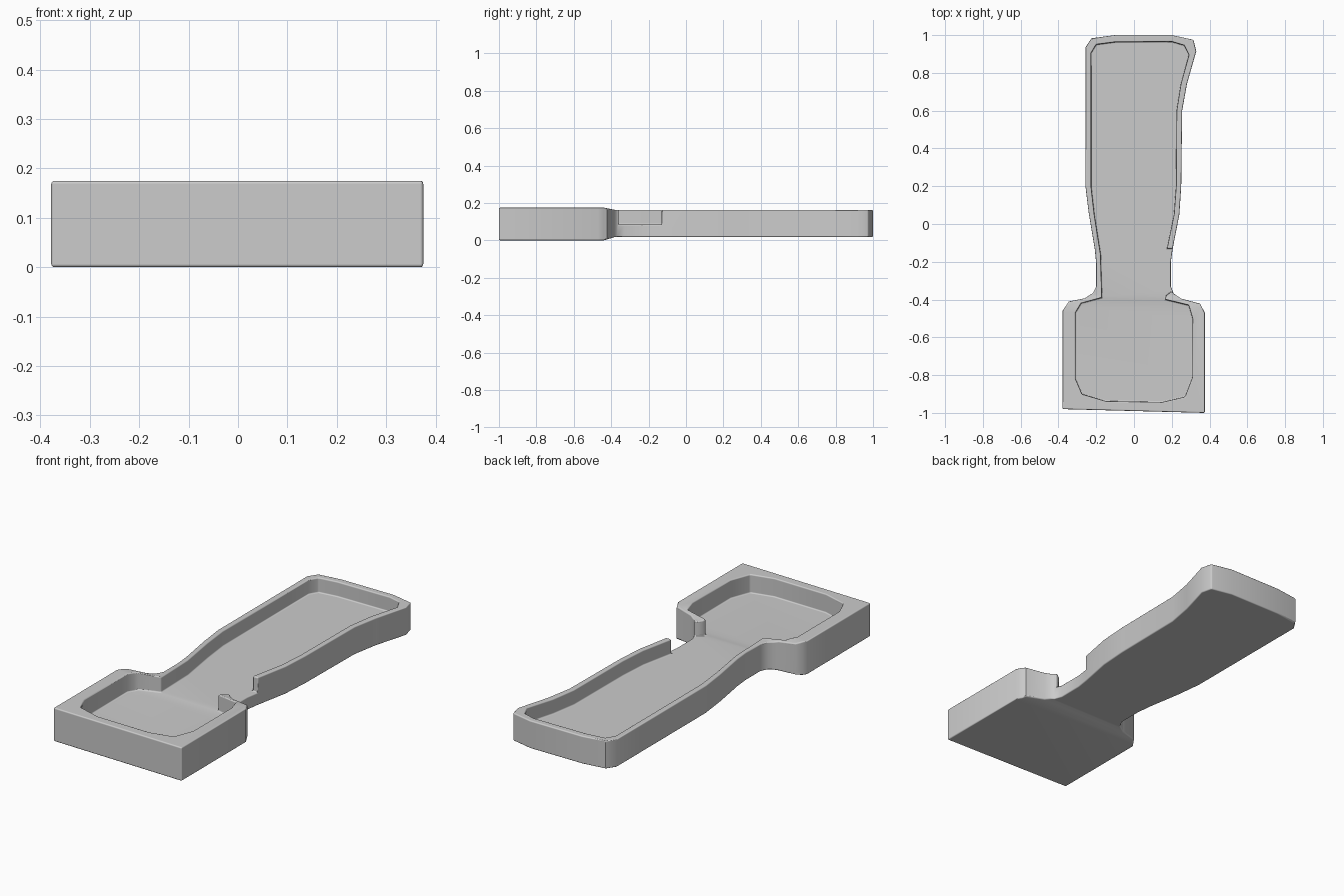
import bpy, bmesh

if "Cube" in bpy.data.objects:
    bpy.data.objects.remove(bpy.data.objects["Cube"])

HEAD_Y, NECK_Y = -0.44, -0.38      # the levels change between these


def level(y, head, handle):
    t = min(1, max(0, (y - HEAD_Y) / (NECK_Y - HEAD_Y)))
    return head + (handle - head) * t


def slab(name, outline, bottom, top):
    """Extrude an outline; bottom and top are (head, handle) heights."""
    bm = bmesh.new()
    face = bm.faces.new([bm.verts.new((x, y, 0)) for x, y in outline])
    ext = bmesh.ops.extrude_face_region(bm, geom=[face])
    for v in ext["geom"]:
        if isinstance(v, bmesh.types.BMVert):
            v.co.z = 1
    for y in (HEAD_Y, NECK_Y):
        bmesh.ops.bisect_plane(bm, geom=bm.verts[:] + bm.edges[:] + bm.faces[:],
                               dist=1e-5, plane_co=(0, y, 0), plane_no=(0, 1, 0))
    for v in bm.verts:
        v.co.z = level(v.co.y, *(top if v.co.z > 0.5 else bottom))
    bmesh.ops.recalc_face_normals(bm, faces=bm.faces[:])
    mesh = bpy.data.meshes.new(name)
    bm.to_mesh(mesh)
    bm.free()
    ob = bpy.data.objects.new(name, mesh)
    bpy.context.collection.objects.link(ob)
    return ob


# Outer wall: head, neck, flared handle
outer = [(-0.378, -0.98), (0.375, -1.0), (0.375, -0.47), (0.35, -0.422), (0.25, -0.395),
         (0.21, -0.368), (0.195, -0.33), (0.195, -0.2), (0.205, -0.13), (0.24, 0.05),
         (0.25, 0.2), (0.255, 0.6), (0.28, 0.74), (0.33, 0.915), (0.315, 0.975),
         (0.2, 1.0), (-0.1, 1.0), (-0.225, 0.983), (-0.257, 0.935), (-0.257, 0.2),
         (-0.24, 0.06), (-0.208, -0.13), (-0.2, -0.21), (-0.2, -0.33), (-0.217, -0.365),
         (-0.26, -0.393), (-0.345, -0.41), (-0.378, -0.46)]

# Hollow, open through the right wall at the notch
hollow = [(-0.31, -0.82), (-0.275, -0.9), (-0.15, -0.938), (0.15, -0.943), (0.27, -0.915),
          (0.31, -0.81), (0.31, -0.5), (0.29, -0.43), (0.165, -0.4), (0.17, -0.38),
          (0.195, -0.36), (0.4, -0.36), (0.4, -0.13), (0.175, -0.13), (0.212, 0.05),
          (0.223, 0.2), (0.226, 0.6), (0.248, 0.74), (0.29, 0.895), (0.265, 0.945),
          (0.2, 0.965), (-0.1, 0.963), (-0.2, 0.95), (-0.227, 0.905), (-0.227, 0.2),
          (-0.21, 0.05), (-0.177, -0.16), (-0.17, -0.39), (-0.28, -0.42), (-0.31, -0.47)]

tray = slab("tray", outer, (0.0, 0.018), (0.175, 0.163))
cutter = slab("hollow_cutter", hollow, (0.078, 0.085), (0.3, 0.3))
cutter.hide_render = True
cutter.hide_viewport = False

# Cut the hollow, then round the rim and the corners
cut = tray.modifiers.new("hollow", "BOOLEAN")
cut.operation = "DIFFERENCE"
cut.solver = "EXACT"
cut.object = cutter
bpy.context.view_layer.objects.active = tray
tray.select_set(True)
cutter.select_set(False)
bpy.ops.object.modifier_apply(modifier=cut.name)
bpy.data.objects.remove(cutter)

bm = bmesh.new()
bm.from_mesh(tray.data)
bmesh.ops.remove_doubles(bm, verts=bm.verts[:], dist=0.0005)
bm.to_mesh(tray.data)
bm.free()

bev = tray.modifiers.new("rounding", "BEVEL")
bev.width = 0.012
bev.segments = 3
bev.limit_method = "ANGLE"
bev.angle_limit = 0.87
bev.harden_normals = True
bpy.ops.object.shade_smooth_by_angle(angle=0.8)
